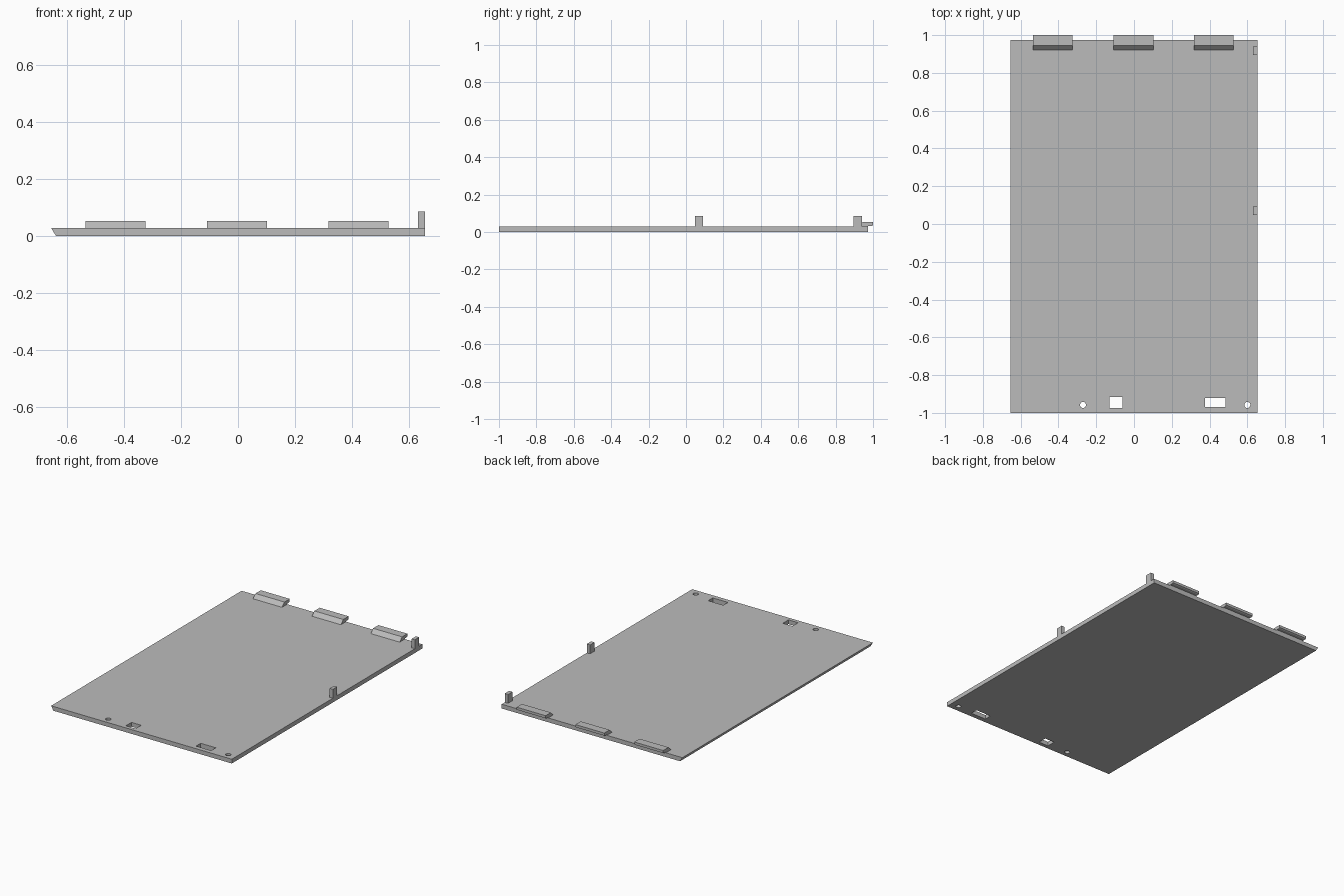
import bpy, bmesh
from mathutils import Vector

cube = bpy.data.objects.get("Cube")
if cube:
    bpy.data.objects.remove(cube, do_unlink=True)

TOP = 0.028

grey = bpy.data.materials.new("plain_grey")
grey.use_nodes = True
colour = (0.5, 0.5, 0.5, 1)
grey.diffuse_color = colour
grey.node_tree.nodes["Principled BSDF"].inputs["Base Color"].default_value = colour


def prism(name, points, depth):
    """Extrude a closed polygon along a vector."""
    bm = bmesh.new()
    base = bm.faces.new([bm.verts.new(p) for p in points])
    new = bmesh.ops.extrude_face_region(bm, geom=[base], use_keep_orig=True)["geom"]
    verts = [v for v in new if isinstance(v, bmesh.types.BMVert)]
    bmesh.ops.translate(bm, vec=Vector(depth), verts=verts)
    bmesh.ops.recalc_face_normals(bm, faces=bm.faces)
    mesh = bpy.data.meshes.new(name)
    bm.to_mesh(mesh)
    bm.free()
    mesh.materials.append(grey)
    obj = bpy.data.objects.new(name, mesh)
    bpy.context.collection.objects.link(obj)
    return obj


def box(name, x0, x1, y0, y1, z0, z1):
    corners = [(x0, y0, z0), (x1, y0, z0), (x1, y1, z0), (x0, y1, z0)]
    return prism(name, corners, (0, 0, z1 - z0))


# Panel with one undercut long edge
section = [(-0.638, 0), (0.655, 0), (0.655, TOP), (-0.655, TOP)]
panel = prism("panel", [(x, -1, z) for x, z in section], (0, 1.973, 0))

# Slots and screw holes along the front edge
cutters = [box("slot_cutter", -0.13, -0.06, -0.975, -0.917, -0.1, 0.1),
           box("slot_cutter", 0.375, 0.485, -0.97, -0.922, -0.1, 0.1)]
for x in (-0.27, 0.6):
    bpy.ops.mesh.primitive_cylinder_add(vertices=24, radius=0.016, depth=0.2,
                                        location=(x, -0.958, 0))
    hole = bpy.context.object
    hole.name = "hole_cutter"
    hole.data.materials.append(grey)
    cutters.append(hole)
for cutter in cutters:
    cutter.hide_render = True
    cut = panel.modifiers.new("cut", 'BOOLEAN')
    cut.operation = 'DIFFERENCE'
    cut.solver = 'EXACT'
    cut.object = cutter

# Apply the cuts, then discard the cutters
bpy.context.view_layer.update()
graph = bpy.context.evaluated_depsgraph_get()
cut_mesh = bpy.data.meshes.new_from_object(panel.evaluated_get(graph))
panel.modifiers.clear()
panel.data = cut_mesh
for cutter in cutters:
    bpy.data.objects.remove(cutter, do_unlink=True)

# Hooked clips overhanging the back edge
hook = [(0.92, TOP), (0.945, 0.053), (1, 0.053), (1, 0.036),
        (0.992, 0.032), (0.973, 0.032), (0.973, TOP)]
for side, x in (("right", -0.43), ("middle", -0.003), ("left", 0.423)):
    prism(side + "_clip", [(x - 0.105, y, z) for y, z in hook], (0.21, 0, 0))

# Upright posts on the left edge
for place, y in (("middle", 0.047), ("back", 0.896)):
    box(place + "_post", 0.631, 0.655, y, y + 0.045, TOP, 0.086)
